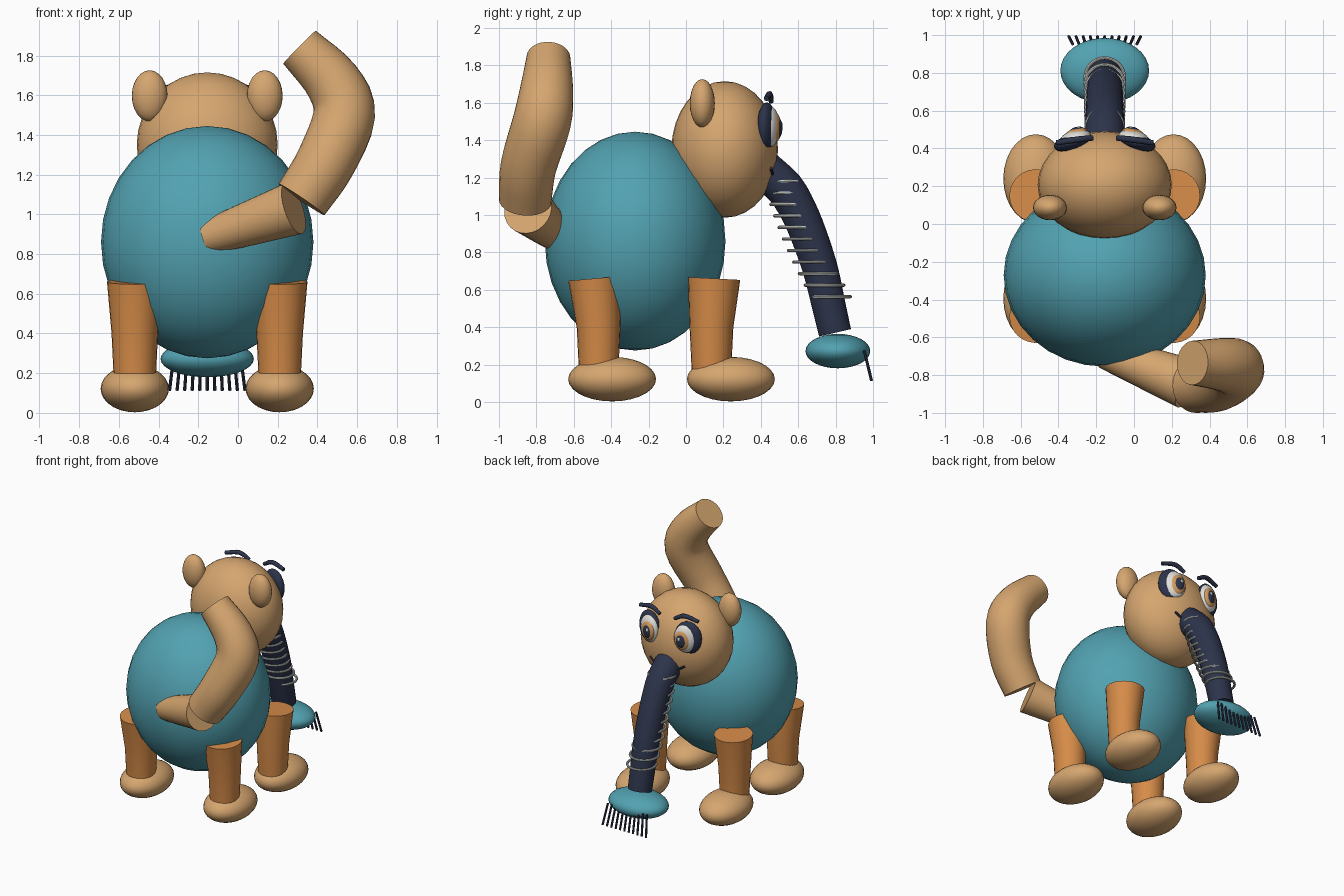
import bpy, bmesh, math
from mathutils import Vector, Matrix

if "Cube" in bpy.data.objects:
    bpy.data.objects.remove(bpy.data.objects["Cube"])

AX = -0.155  # x of the animal's plane of symmetry


def mat(name, r, g, b):
    m = bpy.data.materials.new(name)
    m.diffuse_color = (r, g, b, 1)
    m.use_nodes = True
    m.node_tree.nodes["Principled BSDF"].inputs["Base Color"].default_value = m.diffuse_color
    return m


TAN = mat("tan", 0.67, 0.38, 0.16)
TEAL = mat("teal", 0.085, 0.36, 0.44)
ORANGE = mat("orange", 0.67, 0.26, 0.065)
NAVY = mat("navy", 0.026, 0.034, 0.07)
GREY = mat("light grey", 0.60, 0.63, 0.60)
WHITE = mat("eye white", 0.75, 0.74, 0.70)
IRIS = mat("amber", 0.66, 0.33, 0.11)


def finish(bm, name, material):
    bmesh.ops.recalc_face_normals(bm, faces=bm.faces)
    me = bpy.data.meshes.new(name)
    bm.to_mesh(me)
    bm.free()
    me.materials.append(material)
    ob = bpy.data.objects.new(name, me)
    bpy.context.collection.objects.link(ob)
    bpy.ops.object.select_all(action='DESELECT')
    ob.select_set(True)
    bpy.context.view_layer.objects.active = ob
    bpy.ops.object.shade_smooth_by_angle(angle=math.radians(40))
    return ob


def ball(name, c, r, material, seg=32, rings=16, tilt=0.0):
    bm = bmesh.new()
    m = (Matrix.Translation(c) @ Matrix.Rotation(tilt, 4, 'Z')
         @ Matrix.Diagonal((*r, 1)))
    bmesh.ops.create_uvsphere(bm, u_segments=seg, v_segments=rings, radius=1, matrix=m)
    return finish(bm, name, material)


def smooth_path(pts, steps):
    """Catmull-Rom through (x, y, z, radius) points."""
    p = [Vector(q) for q in pts]
    p = [2 * p[0] - p[1]] + p + [2 * p[-1] - p[-2]]
    out = []
    for i in range(1, len(p) - 2):
        a, b, c, d = p[i - 1:i + 3]
        for k in range(steps):
            t = k / steps
            out.append(0.5 * (2 * b + (c - a) * t + (2 * a - 5 * b + 4 * c - d) * t * t
                              + (3 * b - a - 3 * c + d) * t ** 3))
    return out + [p[-2]]


def tube(name, pts, material, seg=24, steps=1):
    """Capped tube with a radius at each point."""
    path = smooth_path(pts, steps) if steps > 1 else [Vector(q) for q in pts]
    pos = [q.to_3d() for q in path]
    bm, loops, side = bmesh.new(), [], None
    for i, q in enumerate(path):
        d = (pos[min(i + 1, len(pos) - 1)] - pos[max(i - 1, 0)]).normalized()
        side = d.orthogonal() if side is None else side - d * side.dot(d)
        side.normalize()
        up = d.cross(side)
        loops.append([bm.verts.new(pos[i] + q[3] * (side * math.cos(a) + up * math.sin(a)))
                      for a in (2 * math.pi * k / seg for k in range(seg))])
    for a, b in zip(loops, loops[1:]):
        for k in range(seg):
            n = (k + 1) % seg
            bm.faces.new((a[k], a[n], b[n], b[k]))
    bm.faces.new(loops[0])
    bm.faces.new(loops[-1])
    return finish(bm, name, material)


def ring(name, c, R, r, material, seg=28, minor=8):
    """Horizontal torus."""
    bm = bmesh.new()
    v = [[bm.verts.new((c[0] + (R + r * math.cos(b)) * math.cos(a),
                        c[1] + (R + r * math.cos(b)) * math.sin(a),
                        c[2] + r * math.sin(b)))
          for b in (2 * math.pi * j / minor for j in range(minor))]
         for a in (2 * math.pi * i / seg for i in range(seg))]
    for i in range(seg):
        for j in range(minor):
            bm.faces.new((v[i][j], v[(i + 1) % seg][j],
                          v[(i + 1) % seg][(j + 1) % minor], v[i][(j + 1) % minor]))
    return finish(bm, name, material)


# Body and head
ball("body", (AX, -0.272, 0.86), (0.535, 0.483, 0.585), TEAL)
ball("head", (AX, 0.207, 1.35), (0.355, 0.285, 0.365), TAN)

for s, side in ((-1, "left"), (1, "right")):
    def X(off):
        return AX + s * off

    # Ears
    ball(side + "_ear", (X(0.29), 0.087, 1.597), (0.09, 0.067, 0.129), TAN, 24, 12)

    # Legs and feet
    for part, top, bottom, foot in (("front", 0.15, 0.136, 0.24), ("back", -0.49, -0.467, -0.395)):
        tube(f"{side}_{part}_leg",
             [(X(0.365), top, 0.66, 0.14), (X(0.365), bottom, 0.40, 0.117),
              (X(0.365), bottom, 0.15, 0.105)], ORANGE)
        ball(f"{side}_{part}_foot", (X(0.365), foot, 0.122), (0.172, 0.235, 0.119), TAN, 28, 14)

    # Eyes: dark socket, white, iris, pupil, glint
    turn = -s * 0.25
    ball(side + "_eye_socket", (X(0.168), 0.432, 1.475), (0.103, 0.046, 0.127), NAVY, 24, 12, turn)
    ball(side + "_eye_white", (X(0.155), 0.452, 1.472), (0.085, 0.046, 0.108), WHITE, 24, 12, turn)
    ball(side + "_iris", (X(0.150), 0.478, 1.467), (0.062, 0.030, 0.078), IRIS, 24, 12, turn)
    ball(side + "_pupil", (X(0.148), 0.492, 1.465), (0.042, 0.022, 0.056), NAVY, 20, 10, turn)
    ball(side + "_glint", (X(0.140), 0.508, 1.480), (0.014, 0.008, 0.018), GREY, 12, 8, turn)

    # Eyebrows
    tube(side + "_eyebrow",
         [(X(0.255), 0.430, 1.622, 0.014), (X(0.145), 0.447, 1.645, 0.017),
          (X(0.065), 0.455, 1.608, 0.014)], NAVY, 10, 4)

# Mouth
tube("mouth", [(AX - 0.15, 0.452, 1.25, 0.009), (AX - 0.09, 0.463, 1.215, 0.009),
               (AX, 0.470, 1.20, 0.009), (AX + 0.09, 0.463, 1.215, 0.009),
               (AX + 0.15, 0.452, 1.25, 0.009)], NAVY, 8, 4)

# Hose trunk
tube("trunk_hose", [(AX, y, z, r) for y, z, r in
                    ((0.42, 1.24, 0.105), (0.53, 1.14, 0.104), (0.602, 1.02, 0.10),
                     (0.657, 0.89, 0.098), (0.718, 0.71, 0.095), (0.76, 0.53, 0.091),
                     (0.797, 0.37, 0.088))], NAVY, 24, 3)

# Rings around the hose
for i in range(11):
    t = i / 10
    ring(f"hose_ring_{i + 1}", (AX, 0.515 + 0.17 * t + 0.09 * t * t, 1.18 - 0.617 * t),
         0.098 + 0.006 * t, 0.009, GREY)

# Brush nozzle and bristles
ball("nozzle", (AX, 0.812, 0.272), (0.235, 0.173, 0.092), TEAL)
for i in range(11):
    s = (i - 5) / 5
    tube(f"bristle_{i + 1}", [(AX + s * 0.17, 0.953, 0.275, 0.008),
                              (AX + s * 0.19, 0.992, 0.113, 0.008)], NAVY, 8)

# Tail: stub from the body, then a raised curve
tube("tail_base", [(-0.15, -0.68, 0.885, 0.088), (0.06, -0.76, 0.955, 0.112),
                   (0.28, -0.845, 1.03, 0.135)], TAN)
tube("tail", [(0.32, -0.86, 1.075, 0.14), (0.44, -0.842, 1.26, 0.150),
              (0.535, -0.77, 1.50, 0.156), (0.475, -0.745, 1.67, 0.142),
              (0.31, -0.735, 1.842, 0.117)], TAN, 28, 4)
